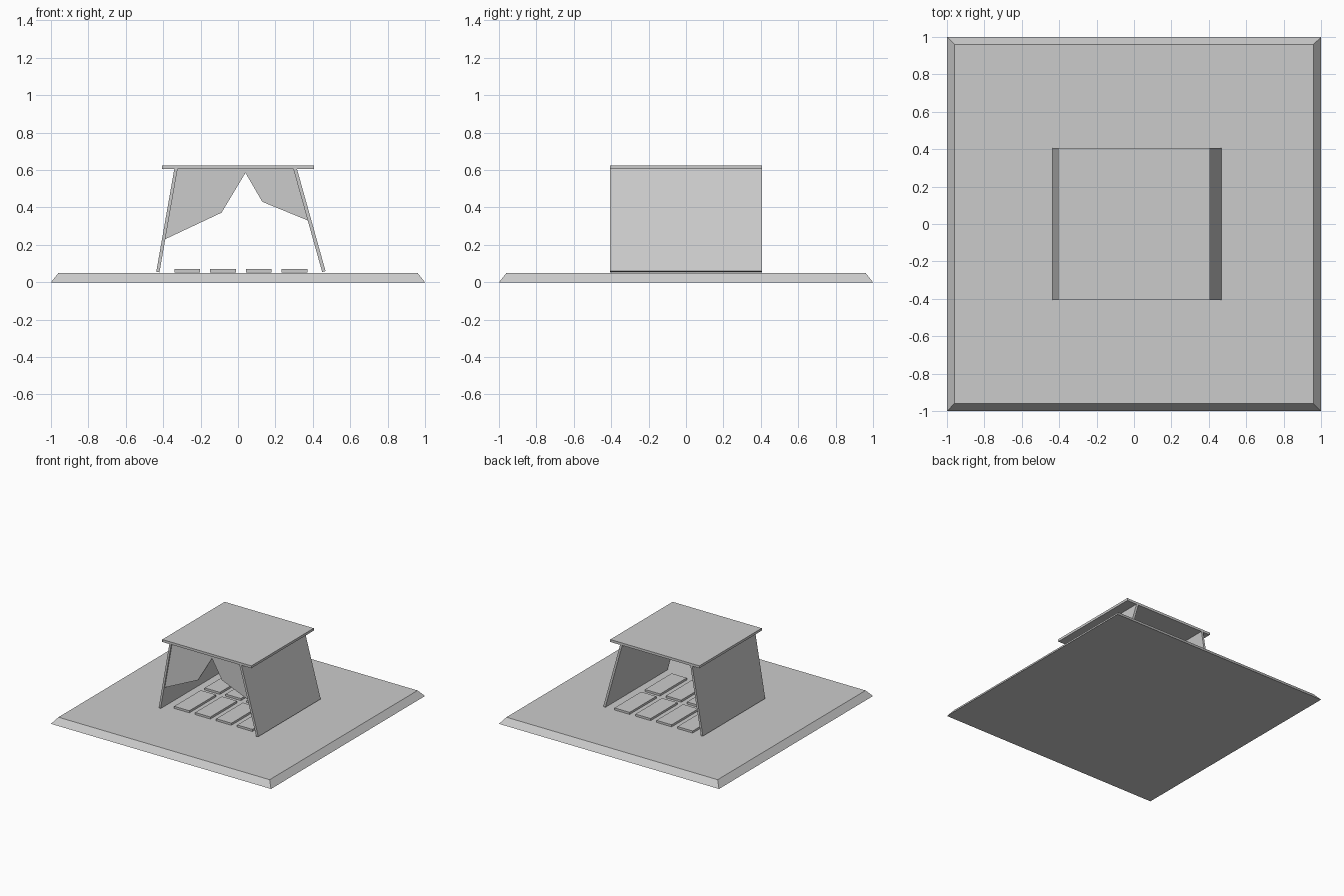
import bpy, bmesh

if "Cube" in bpy.data.objects:
    bpy.data.objects.remove(bpy.data.objects["Cube"])


def make_object(name, bm):
    bmesh.ops.recalc_face_normals(bm, faces=bm.faces)
    mesh = bpy.data.meshes.new(name)
    bm.to_mesh(mesh)
    bm.free()
    obj = bpy.data.objects.new(name, mesh)
    bpy.context.collection.objects.link(obj)
    return obj


def box(name, x0, x1, y0, y1, z0, z1, top_scale=1.0):
    bm = bmesh.new()
    bmesh.ops.create_cube(bm, size=1)
    for v in bm.verts:
        k = top_scale if v.co.z > 0 else 1.0
        v.co.x = (x0 + x1) / 2 + v.co.x * (x1 - x0) * k
        v.co.y = (y0 + y1) / 2 + v.co.y * (y1 - y0) * k
        v.co.z = z1 if v.co.z > 0 else z0
    return make_object(name, bm)


def extrude_profile(name, points, y0, y1):
    """Extrude an (x, z) outline along y."""
    bm = bmesh.new()
    face = bm.faces.new([bm.verts.new((x, y0, z)) for x, z in points])
    ext = bmesh.ops.extrude_face_region(bm, geom=[face])
    new_verts = [g for g in ext["geom"] if isinstance(g, bmesh.types.BMVert)]
    bmesh.ops.translate(bm, verts=new_verts, vec=(0, y1 - y0, 0))
    return make_object(name, bm)


# Ground slab with bevelled border
box("base_slab", -1, 1, -1, 1, 0, 0.05, top_scale=0.96)

# Flat roof
box("roof", -0.405, 0.405, -0.405, 0.405, 0.605, 0.625)

# Leaning side walls
extrude_profile("left_wall", [(-0.437, 0.056), (-0.42, 0.053),
                              (-0.323, 0.606), (-0.34, 0.609)], -0.405, 0.405)
extrude_profile("right_wall", [(0.45, 0.055), (0.468, 0.06),
                               (0.314, 0.61), (0.296, 0.605)], -0.405, 0.405)

# Broken front panel hanging between the walls
extrude_profile("front_panel", [(-0.325, 0.606), (-0.39, 0.23), (-0.088, 0.372),
                                (0.04, 0.585), (0.13, 0.43), (0.374, 0.33),
                                (0.297, 0.606)], -0.395, -0.387)

# Two rows of floor tiles
for row, (y0, y1) in enumerate([(-0.343, 0.003), (0.053, 0.399)]):
    for col in range(4):
        x = -0.34 + 0.191 * col
        box(f"floor_tile_{row}_{col}", x, x + 0.138, y0, y1, 0.053, 0.07)
